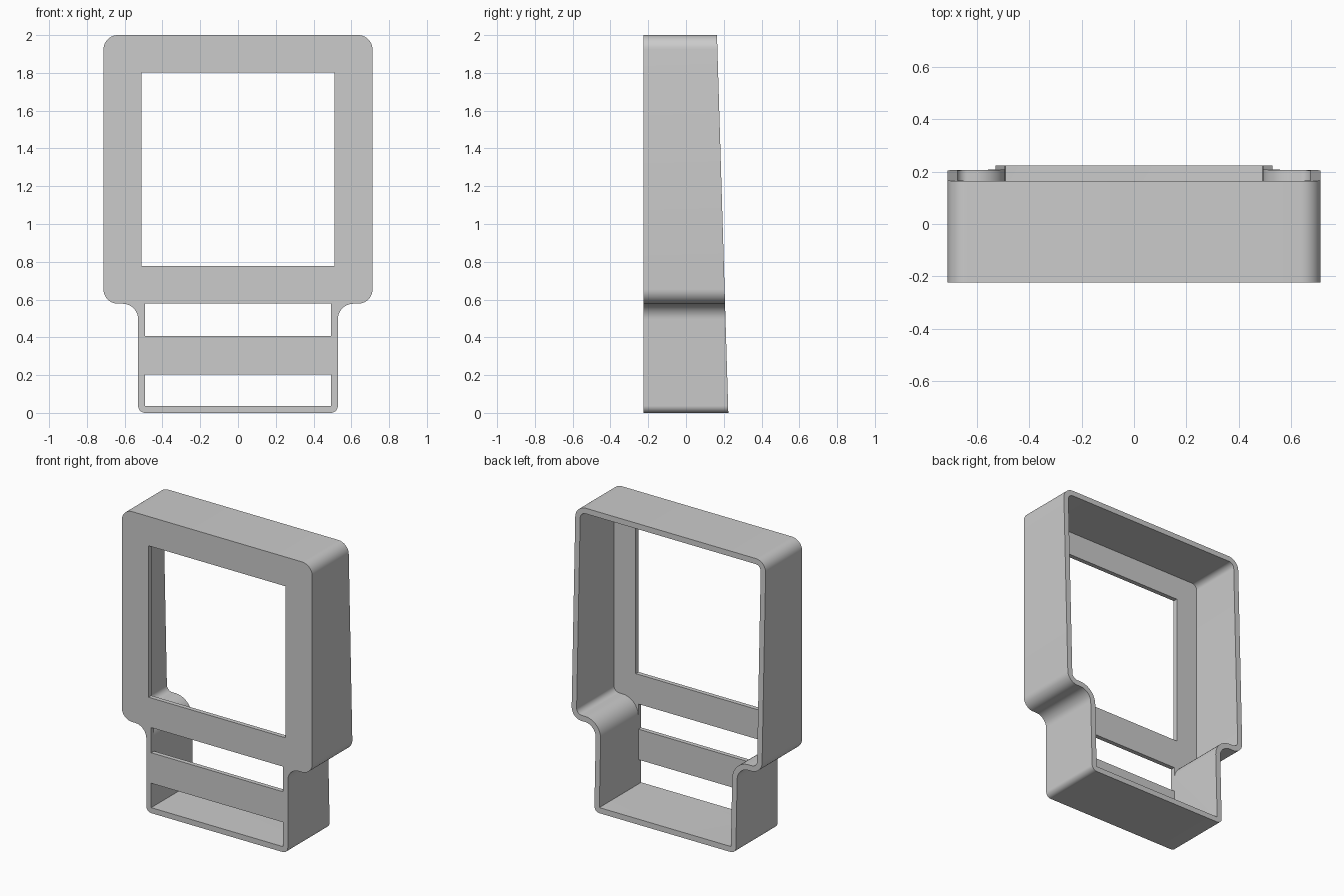
import bpy
import bmesh
from math import cos, sin, radians

if "Cube" in bpy.data.objects:
    bpy.data.objects.remove(bpy.data.objects["Cube"], do_unlink=True)

FRONT = -0.224
WALL = 0.037
PLATE = 0.03
HALF, NECK, SHOULDER = 0.712, 0.529, 0.578
STEPS = 10


def arc(cx, cz, r, start, end):
    """Points of an arc in the x-z plane, angles in degrees."""
    angles = [radians(start + (end - start) * i / STEPS) for i in range(STEPS + 1)]
    return [(cx + r * cos(a), cz + r * sin(a)) for a in angles]


def outline(inset):
    """Closed body outline, drawn on the left side and mirrored."""
    r = 0.076
    fillet = 0.082
    half = arc(NECK - 0.038, 0.038, 0.038 - inset, -90, 0)
    half += arc(NECK + fillet, SHOULDER - fillet, fillet + inset, 180, 90)
    half += arc(HALF - r, SHOULDER + r, r - inset, -90, 0)
    half += arc(HALF - r, 2 - r, r - inset, 0, 90)
    return half + [(-x, z) for x, z in reversed(half)]


def prism(name, points, y0, back):
    """Extrude an x-z outline from y0 to a back depth given by height."""
    bm = bmesh.new()
    front = [bm.verts.new((x, y0, z)) for x, z in points]
    rear = [bm.verts.new((x, back(z), z)) for x, z in points]
    bm.faces.new(front)
    bm.faces.new(rear[::-1])
    for i in range(len(points)):
        j = (i + 1) % len(points)
        bm.faces.new((front[i], rear[i], rear[j], front[j]))
    bmesh.ops.recalc_face_normals(bm, faces=bm.faces)
    mesh = bpy.data.meshes.new(name)
    bm.to_mesh(mesh)
    bm.free()
    obj = bpy.data.objects.new(name, mesh)
    bpy.context.collection.objects.link(obj)
    return obj


def cut(target, cutter):
    """Subtract the cutter from the target and discard it."""
    cutter.hide_render = True
    mod = target.modifiers.new("cut", "BOOLEAN")
    mod.operation = "DIFFERENCE"
    mod.solver = "EXACT"
    mod.object = cutter
    bpy.context.view_layer.objects.active = target
    bpy.ops.object.modifier_apply(modifier=mod.name)
    bpy.data.objects.remove(cutter, do_unlink=True)


# Body with a sloping rear rim
housing = prism("housing", outline(0), FRONT, lambda z: 0.224 - 0.03 * z)

# Hollow behind the thin front plate
cut(housing, prism("cavity_cutter", outline(WALL), FRONT + PLATE, lambda z: 0.5))

# Square window and the two slots below it
openings = {
    "window": (0.512, 0.778, 1.802),
    "upper_slot": (NECK - WALL, 0.408, SHOULDER),
    "lower_slot": (NECK - WALL, WALL, 0.202),
}
for name, (w, low, high) in openings.items():
    rect = [(-w, low), (w, low), (w, high), (-w, high)]
    cut(housing, prism(name + "_cutter", rect, FRONT - 0.1, lambda z: FRONT + PLATE + 0.02))

# Plain grey finish
grey = bpy.data.materials.new("plain_grey")
grey.use_nodes = True
colour = (0.6, 0.6, 0.6, 1)
grey.diffuse_color = colour
grey.node_tree.nodes["Principled BSDF"].inputs["Base Color"].default_value = colour
housing.data.materials.clear()
housing.data.materials.append(grey)

bpy.ops.object.select_all(action="DESELECT")
housing.select_set(True)
bpy.context.view_layer.objects.active = housing
bpy.ops.object.shade_smooth_by_angle(angle=radians(30))
